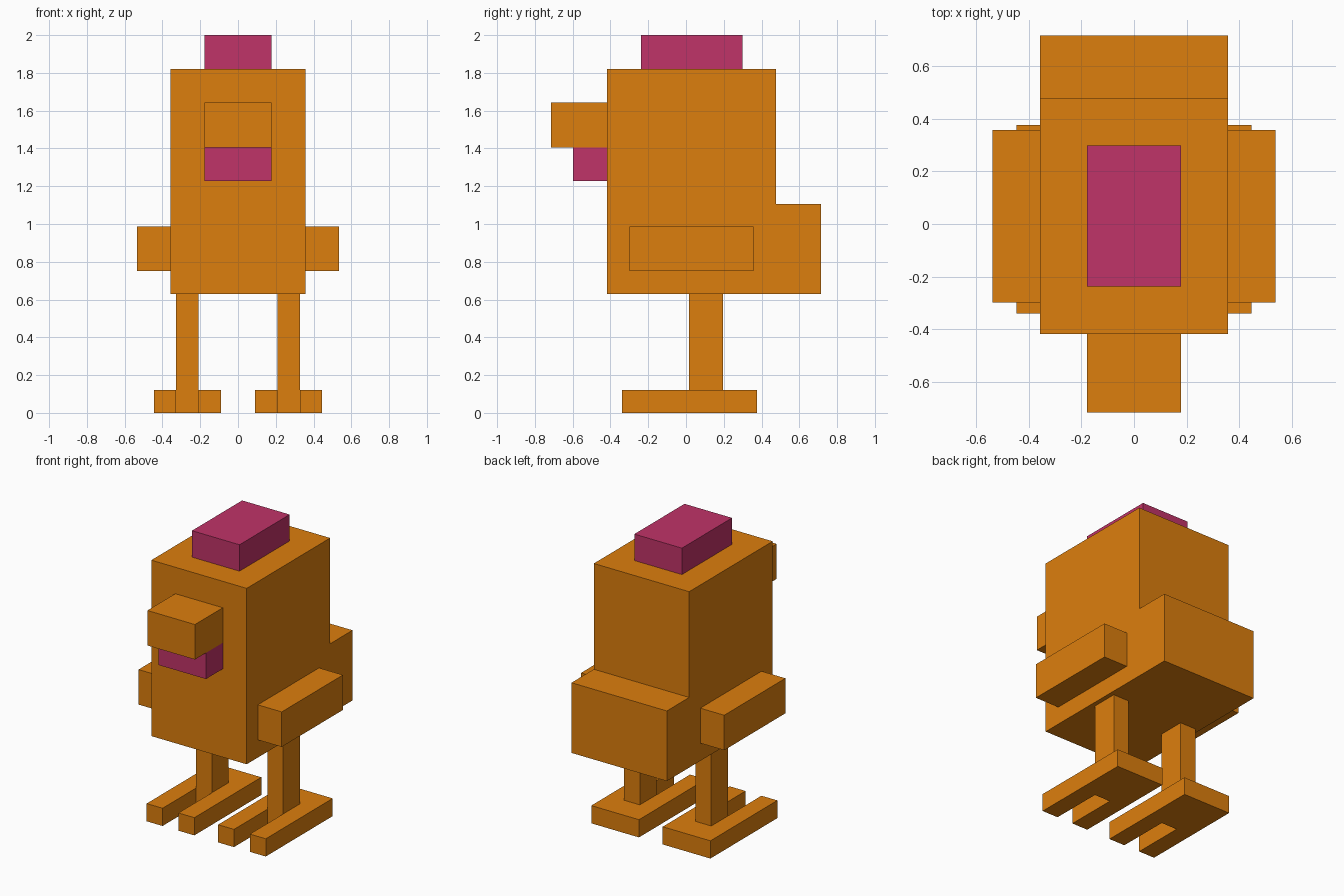
import bpy
import bmesh
from mathutils import Vector

if "Cube" in bpy.data.objects:
    bpy.data.objects.remove(bpy.data.objects["Cube"])


def material(name, rgb):
    mat = bpy.data.materials.new(name)
    mat.diffuse_color = (*rgb, 1.0)
    mat.use_nodes = True
    mat.node_tree.nodes["Principled BSDF"].inputs["Base Color"].default_value = mat.diffuse_color
    return mat


ORANGE = material("orange", (0.72, 0.21, 0.004))
PINK = material("pink", (0.53, 0.033, 0.138))


def prism(name, points, extrusion, mat):
    """Extrude a closed flat profile along a vector."""
    bm = bmesh.new()
    face = bm.faces.new([bm.verts.new(p) for p in points])
    ext = bmesh.ops.extrude_face_region(bm, geom=[face], use_keep_orig=True)
    moved = [g for g in ext["geom"] if isinstance(g, bmesh.types.BMVert)]
    bmesh.ops.translate(bm, verts=moved, vec=Vector(extrusion))
    bmesh.ops.recalc_face_normals(bm, faces=bm.faces)
    mesh = bpy.data.meshes.new(name)
    bm.to_mesh(mesh)
    bm.free()
    mesh.materials.append(mat)
    obj = bpy.data.objects.new(name, mesh)
    bpy.context.collection.objects.link(obj)
    return obj


def box(name, x, y, z, mat):
    base = [(x[0], y[0], z[0]), (x[1], y[0], z[0]),
            (x[1], y[1], z[0]), (x[0], y[1], z[0])]
    return prism(name, base, (0, 0, z[1] - z[0]), mat)


# Body with stepped tail, one side profile
W = 0.357
profile = [(-0.417, 0.63), (0.715, 0.63), (0.715, 1.105),
           (0.476, 1.105), (0.476, 1.821), (-0.417, 1.821)]
prism("body_and_tail", [(-W, y, z) for y, z in profile], (2 * W, 0, 0), ORANGE)

# Comb, beak and wattle
H = 0.178
box("comb", (-H, H), (-0.238, 0.298), (1.821, 2.0), PINK)
box("beak", (-H, H), (-0.715, -0.417), (1.405, 1.642), ORANGE)
box("wattle", (-H, H), (-0.597, -0.417), (1.228, 1.405), PINK)

# Wings, legs and two-toed feet on both sides
foot = [(0.089, -0.34), (0.208, -0.34), (0.208, 0.017), (0.327, 0.017),
        (0.327, -0.34), (0.446, -0.34), (0.446, 0.376), (0.089, 0.376)]
for side, s in (("left", -1), ("right", 1)):
    box(side + "_wing", (s * W, s * 0.536), (-0.298, 0.357), (0.75, 0.987), ORANGE)
    box(side + "_leg", (s * 0.208, s * 0.327), (0.017, 0.197), (0.12, 0.63), ORANGE)
    prism(side + "_foot", [(s * x, y, 0) for x, y in foot], (0, 0, 0.12), ORANGE)
